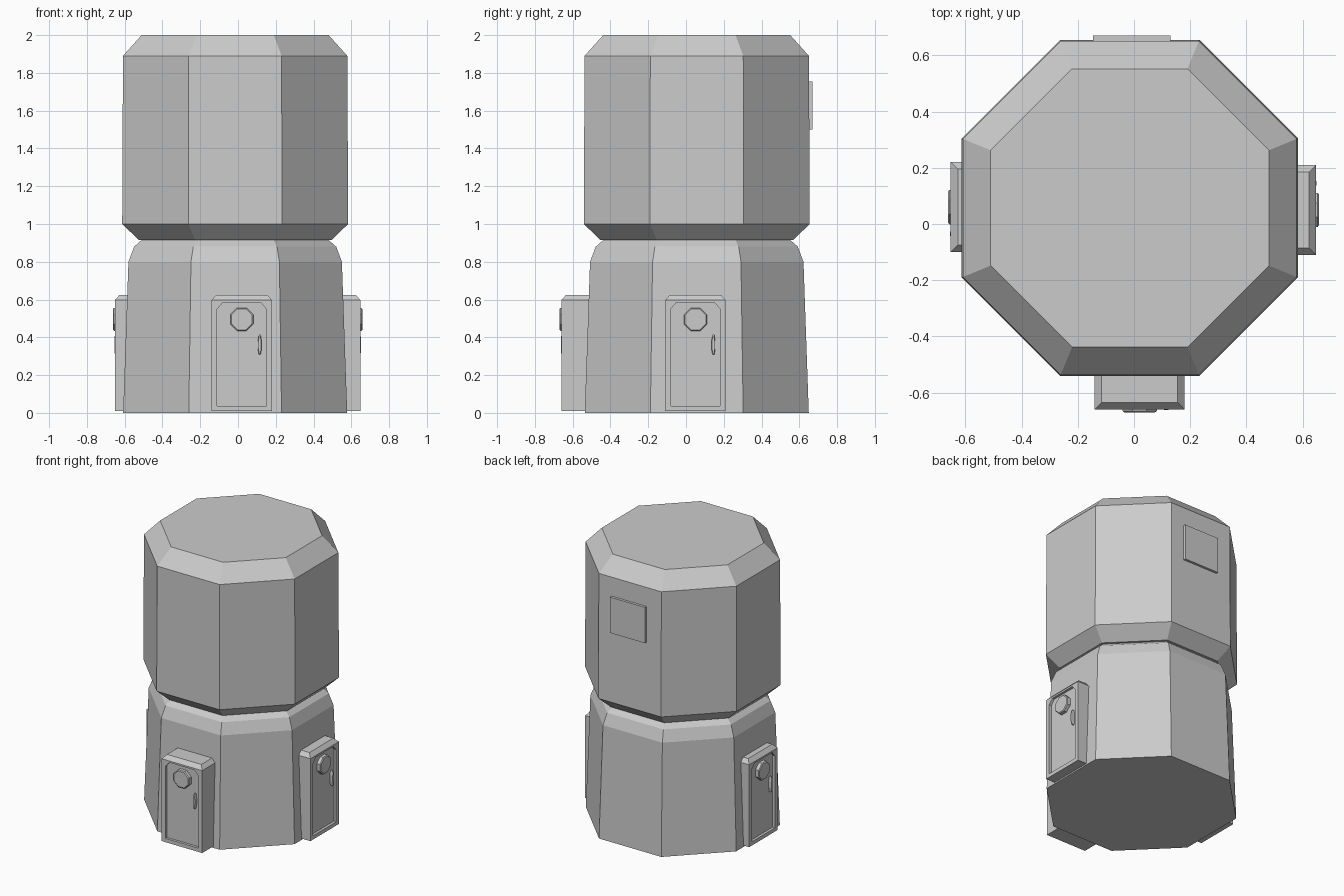
import bpy, bmesh, math
from mathutils import Matrix

if "Cube" in bpy.data.objects:
    bpy.data.objects.remove(bpy.data.objects["Cube"])

CX, CY = -0.015, 0.057


def finish(name, bm, matrix=None):
    bmesh.ops.recalc_face_normals(bm, faces=bm.faces)
    me = bpy.data.meshes.new(name)
    bm.to_mesh(me)
    bm.free()
    ob = bpy.data.objects.new(name, me)
    bpy.context.collection.objects.link(ob)
    if matrix:
        ob.matrix_world = matrix
    return ob


def loft(name, rings, matrix=None):
    """Skin matching point rings and cap both ends."""
    bm = bmesh.new()
    loops = [[bm.verts.new(p) for p in ring] for ring in rings]
    n = len(loops[0])
    for a, b in zip(loops, loops[1:]):
        for i in range(n):
            j = (i + 1) % n
            bm.faces.new((a[i], a[j], b[j], b[i]))
    bm.faces.new(loops[0])
    bm.faces.new(loops[-1])
    return finish(name, bm, matrix)


def octagon(apothem, sides=8):
    r = apothem / math.cos(math.pi / sides)
    return [(r * math.cos(a), r * math.sin(a))
            for a in ((i + 0.5) * 2 * math.pi / sides for i in range(sides))]


def drum(name, profile):
    loft(name, [[(CX + x, CY + y, z) for x, y in octagon(r)] for r, z in profile])


# Tower drums
drum("lower_drum", [(0.593, 0), (0.565, 0.80), (0.535, 0.88), (0.495, 0.915)])
drum("upper_drum", [(0.51, 0.915), (0.598, 1.0), (0.594, 1.89), (0.495, 2.0)])


def doorway(side, loc, angle):
    m = Matrix.Translation(loc) @ Matrix.Rotation(math.radians(angle), 4, 'Z')
    # Porch block with recessed door panel
    w, back, sunk = 0.16, 0.17, 0.018
    bm = bmesh.new()

    def ring(pts, y):
        return [bm.verts.new((x, y, z)) for x, z in pts]
    outline = [(-w, 0.01), (w, 0.01), (w, 0.597), (-w, 0.597)]
    recess = [(-0.13, 0.037), (0.13, 0.037), (0.13, 0.55),
              (0.10, 0.585), (-0.10, 0.585), (-0.13, 0.55)]
    f, b = ring(outline, 0), ring(outline, back)
    i, s = ring(recess, 0), ring(recess, sunk)
    for q in ((f[0], f[1], i[1], i[0]), (f[1], f[2], i[2], i[1]),
              (f[2], i[3], i[2]), (f[2], f[3], i[4], i[3]),
              (f[3], i[5], i[4]), (f[3], f[0], i[0], i[5])):
        bm.faces.new(q)
    for k in range(6):
        bm.faces.new((i[k], i[(k + 1) % 6], s[(k + 1) % 6], s[k]))
    bm.faces.new(s)
    # Sloped roof edge
    t = [bm.verts.new(p) for p in ((-w + 0.025, 0.025, 0.625), (w - 0.025, 0.025, 0.625),
                                   (w - 0.025, back, 0.625), (-w + 0.025, back, 0.625))]
    for q in ((f[0], f[1], b[1], b[0]), (f[1], f[2], b[2], b[1]),
              (f[3], f[0], b[0], b[3]), (f[3], f[2], t[1], t[0]),
              (f[2], b[2], t[2], t[1]), (b[3], f[3], t[0], t[3]),
              t, (b[0], b[1], b[2], t[2], t[3], b[3])):
        bm.faces.new(q)
    finish(side + "_doorway", bm, m)

    # Round window
    loft(side + "_door_window",
         [[(x, y, 0.495 + z) for x, z in octagon(r)]
          for r, y in ((0.061, sunk + 0.01), (0.061, -0.005), (0.055, -0.010))], m)
    # Lens-shaped handle
    loft(side + "_door_handle",
         [[(0.095 + x * k, y, 0.36 + z * k * 5.5) for x, z in octagon(0.0098)]
          for k, y in ((1, sunk + 0.01), (1, 0.004), (0.8, -0.002))], m)


doorway("front", (0.02, -0.66, 0), 0)
doorway("right", (0.648, 0.05, 0), 90)
doorway("left", (-0.652, 0.06, 0), -90)

# Rear wall plate
loft("rear_plate", [[(x, y, z) for x, z in ((-0.145, 1.5), (0.13, 1.5), (0.13, 1.755), (-0.145, 1.755))]
                    for y in (0.63, 0.67)])
